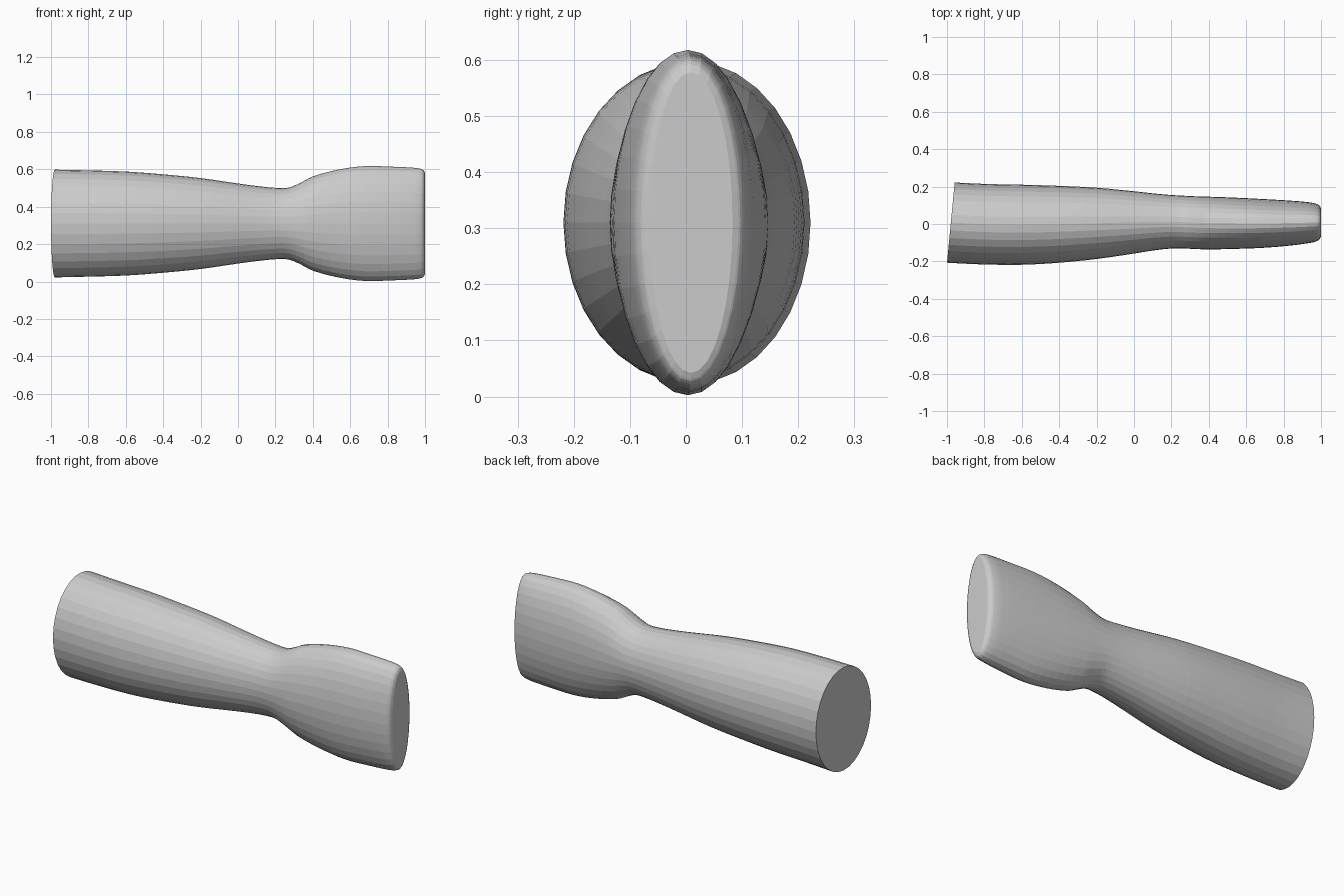
import bpy, bmesh, math
from mathutils import Vector

if "Cube" in bpy.data.objects:
    bpy.data.objects.remove(bpy.data.objects["Cube"])

# Key sections: x, half height, y front, y back
KEYS = [
    (-0.98, 0.288, -0.207, 0.222), (-0.80, 0.284, -0.216, 0.214),
    (-0.60, 0.278, -0.218, 0.210), (-0.40, 0.263, -0.207, 0.204),
    (-0.20, 0.243, -0.187, 0.194), (0.00, 0.214, -0.158, 0.175),
    (0.10, 0.201, -0.142, 0.164), (0.20, 0.191, -0.131, 0.155),
    (0.27, 0.192, -0.131, 0.151), (0.33, 0.216, -0.134, 0.148),
    (0.40, 0.252, -0.136, 0.146), (0.54, 0.289, -0.133, 0.141),
    (0.68, 0.307, -0.128, 0.134), (0.82, 0.304, -0.117, 0.126),
    (0.93, 0.299, -0.103, 0.117), (0.975, 0.293, -0.093, 0.108),
    (0.993, 0.283, -0.081, 0.097), (1.00, 0.268, -0.065, 0.083),
]
SIDES, STEPS, MID_Z = 32, 3, 0.31


def smooth_sections(keys):
    """Pass a smooth curve through the key sections (uneven spacing in x)."""
    n = len(keys)
    slope = []
    for i in range(n):
        a, b = keys[max(i - 1, 0)], keys[min(i + 1, n - 1)]
        slope.append([(b[k] - a[k]) / (b[0] - a[0]) for k in range(4)])
    out = []
    for i in range(n - 1):
        p, q = keys[i], keys[i + 1]
        h = q[0] - p[0]
        for s in range(STEPS):
            t = s / STEPS
            out.append([(2*t**3 - 3*t**2 + 1) * p[k] + (t**3 - 2*t**2 + t) * h * slope[i][k]
                        + (3*t**2 - 2*t**3) * q[k] + (t**3 - t**2) * h * slope[i + 1][k]
                        for k in range(4)])
    return out + [list(keys[-1])]


# Lofted elliptical body
bm = bmesh.new()
rings = []
for x, hz, y0, y1 in smooth_sections(KEYS):
    slant = 0.095 * max(0.0, min(1.0, (-0.5 - x) / 0.48))  # tilted left end
    ring = []
    for i in range(SIDES):
        a = 2 * math.pi * i / SIDES
        y = (y0 + y1) / 2 + (y1 - y0) / 2 * math.sin(a)
        ring.append(bm.verts.new((x + slant * y, y, MID_Z + hz * math.cos(a))))
    rings.append(ring)
for r, s in zip(rings, rings[1:]):
    for i in range(SIDES):
        j = (i + 1) % SIDES
        bm.faces.new((r[i], r[j], s[j], s[i]))
bm.faces.new(rings[0])
bm.faces.new(rings[-1])
bmesh.ops.recalc_face_normals(bm, faces=bm.faces)

mesh = bpy.data.meshes.new("forearm_sleeve")
bm.to_mesh(mesh)
bm.free()
body = bpy.data.objects.new("forearm_sleeve", mesh)
bpy.context.collection.objects.link(body)

# Plain grey
grey = bpy.data.materials.new("light grey")
grey.diffuse_color = (0.6, 0.6, 0.6, 1)
grey.use_nodes = True
grey.node_tree.nodes["Principled BSDF"].inputs["Base Color"].default_value = grey.diffuse_color
mesh.materials.append(grey)
